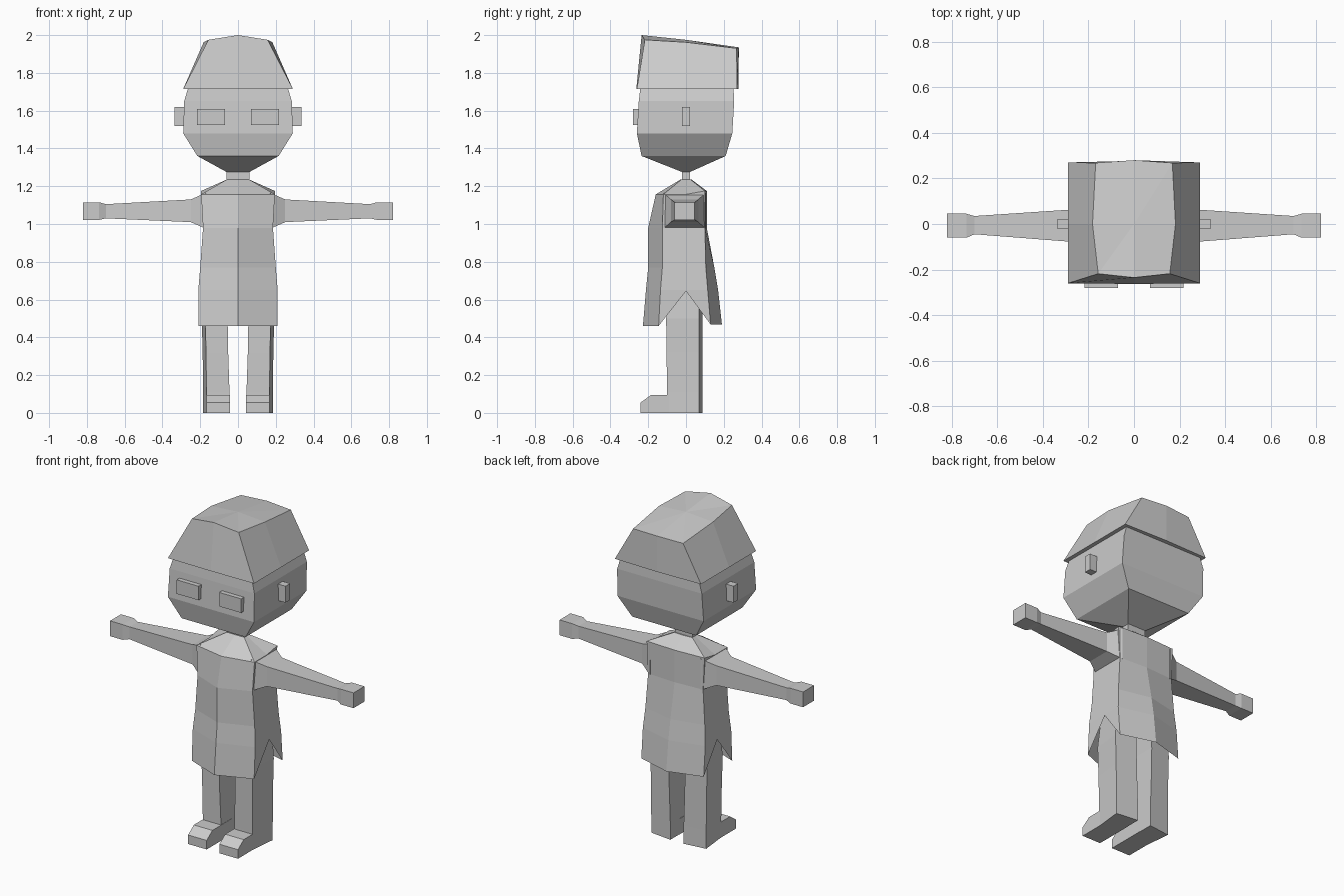
import bpy, bmesh

if "Cube" in bpy.data.objects:
    bpy.data.objects.remove(bpy.data.objects["Cube"])

grey = bpy.data.materials.new("light_grey")
grey.diffuse_color = (0.6, 0.6, 0.6, 1)
grey.use_nodes = True
grey.node_tree.nodes["Principled BSDF"].inputs["Base Color"].default_value = grey.diffuse_color


def loft(name, rings, mirror=False, cap_start=True, cap_end=True):
    """Skin a list of equally long point rings with flat faces."""
    bm = bmesh.new()
    vs = [[bm.verts.new(p) for p in ring] for ring in rings]
    n = len(vs[0])
    for a, b in zip(vs, vs[1:]):
        for i in range(n):
            j = (i + 1) % n
            bm.faces.new((a[i], a[j], b[j], b[i]))
    if cap_start:
        bm.faces.new(vs[0][::-1])
    if cap_end:
        bm.faces.new(vs[-1])
    bmesh.ops.recalc_face_normals(bm, faces=bm.faces)
    me = bpy.data.meshes.new(name)
    bm.to_mesh(me)
    bm.free()
    me.materials.append(grey)
    ob = bpy.data.objects.new(name, me)
    bpy.context.collection.objects.link(ob)
    if mirror:
        ob.modifiers.new("mirror", 'MIRROR').use_mirror_merge = False
    return ob


def rect_z(x0, x1, y0, y1, z):
    return [(x0, y0, z), (x1, y0, z), (x1, y1, z), (x0, y1, z)]


def rect_x(x, y0, y1, z0, z1):
    return [(x, y0, z0), (x, y1, z0), (x, y1, z1), (x, y0, z1)]


def box(name, x0, x1, y0, y1, z0, z1, mirror=False):
    return loft(name, [rect_z(x0, x1, y0, y1, z0), rect_z(x0, x1, y0, y1, z1)], mirror)


def symmetric(half):
    """Close a half ring running front centre -> right side -> back centre."""
    return half + [(-x, y, z) for x, y, z in half[-2:0:-1]]


# Head: four-sided, tapering to the neck
loft("head", [rect_z(-w, w, f, b, z) for w, f, b, z in (
    (0.06, -0.02, 0.02, 1.275), (0.215, -0.235, 0.21, 1.36), (0.29, -0.26, 0.245, 1.48),
    (0.285, -0.25, 0.255, 1.65), (0.255, -0.238, 0.25, 1.75))])
box("neck", -0.06, 0.06, -0.022, 0.022, 1.22, 1.29)

# Hair cap: flared brim, ridged crown sloping to the back
brim = symmetric([(0, -0.263, 1.715), (0.29, -0.26, 1.715), (0.29, 0, 1.715),
                  (0.29, 0.27, 1.715), (0, 0.277, 1.715)])
crown = symmetric([(0, -0.235, 2.0), (0.157, -0.218, 1.975), (0.182, 0, 1.962),
                   (0.168, 0.268, 1.93), (0, 0.28, 1.935)])
hair = loft("hair_cap", [brim, crown], cap_end=False)
bm = bmesh.new()
bm.from_mesh(hair.data)
bm.verts.ensure_lookup_table()
top = [bm.verts[i] for i in range(8, 16)]
mid = bm.verts.new((0, 0, 1.975))
for i in range(8):
    bm.faces.new((top[i], top[(i + 1) % 8], mid))
bmesh.ops.recalc_face_normals(bm, faces=bm.faces)
bm.to_mesh(hair.data)
bm.free()

# Eyes and ears
box("eyes", 0.07, 0.217, -0.28, -0.22, 1.525, 1.61, True)
box("ears", 0.26, 0.335, -0.022, 0.022, 1.52, 1.62, True)


# Tunic: ridged front and back, hem notched at both sides
def tunic_ring(w, fc, f, b, bc, z, side_z=None, back_z=None):
    zb = back_z or z
    return symmetric([(0, fc, z), (w, f, z), (w, 0, side_z or z), (w, b, zb), (0, bc, zb)])


loft("tunic", [
    tunic_ring(0.06, -0.03, -0.025, 0.025, 0.03, 1.235),
    tunic_ring(0.195, -0.16, -0.12, 0.10, 0.11, 1.157, back_z=1.175),
    tunic_ring(0.185, -0.20, -0.125, 0.10, 0.11, 0.98),
    tunic_ring(0.20, -0.20, -0.125, 0.105, 0.15, 0.77),
    tunic_ring(0.21, -0.212, -0.135, 0.115, 0.17, 0.65),
    tunic_ring(0.21, -0.228, -0.145, 0.13, 0.19, 0.46, side_z=0.645, back_z=0.468),
], cap_end=False)

# Arms with blocky hands
loft("arms", [rect_x(*r) for r in (
    (0.17, -0.12, 0.105, 0.975, 1.165), (0.25, -0.08, 0.065, 1.01, 1.13),
    (0.70, -0.045, 0.035, 1.03, 1.105), (0.735, -0.06, 0.045, 1.022, 1.115),
    (0.82, -0.06, 0.045, 1.022, 1.115))], True)


# Legs: wider towards the back
def leg_ring(xi, xo, f, z):
    return [(xi, f, z), (xo - 0.018, f, z), (xo, 0.07, z), (xi, 0.087, z)]


loft("legs", [leg_ring(0.045, 0.185, -0.10, 0), leg_ring(0.045, 0.185, -0.10, 0.11),
              leg_ring(0.052, 0.187, -0.103, 0.32), leg_ring(0.055, 0.192, -0.105, 0.5),
              leg_ring(0.04, 0.18, -0.09, 0.68)], True)

# Feet: sloped toe profile extruded across
toe = [(-0.24, 0), (0.0, 0), (0.0, 0.095), (-0.185, 0.095), (-0.24, 0.055)]
loft("feet", [[(x, y, z) for y, z in toe] for x in (0.043, 0.168)], True)
